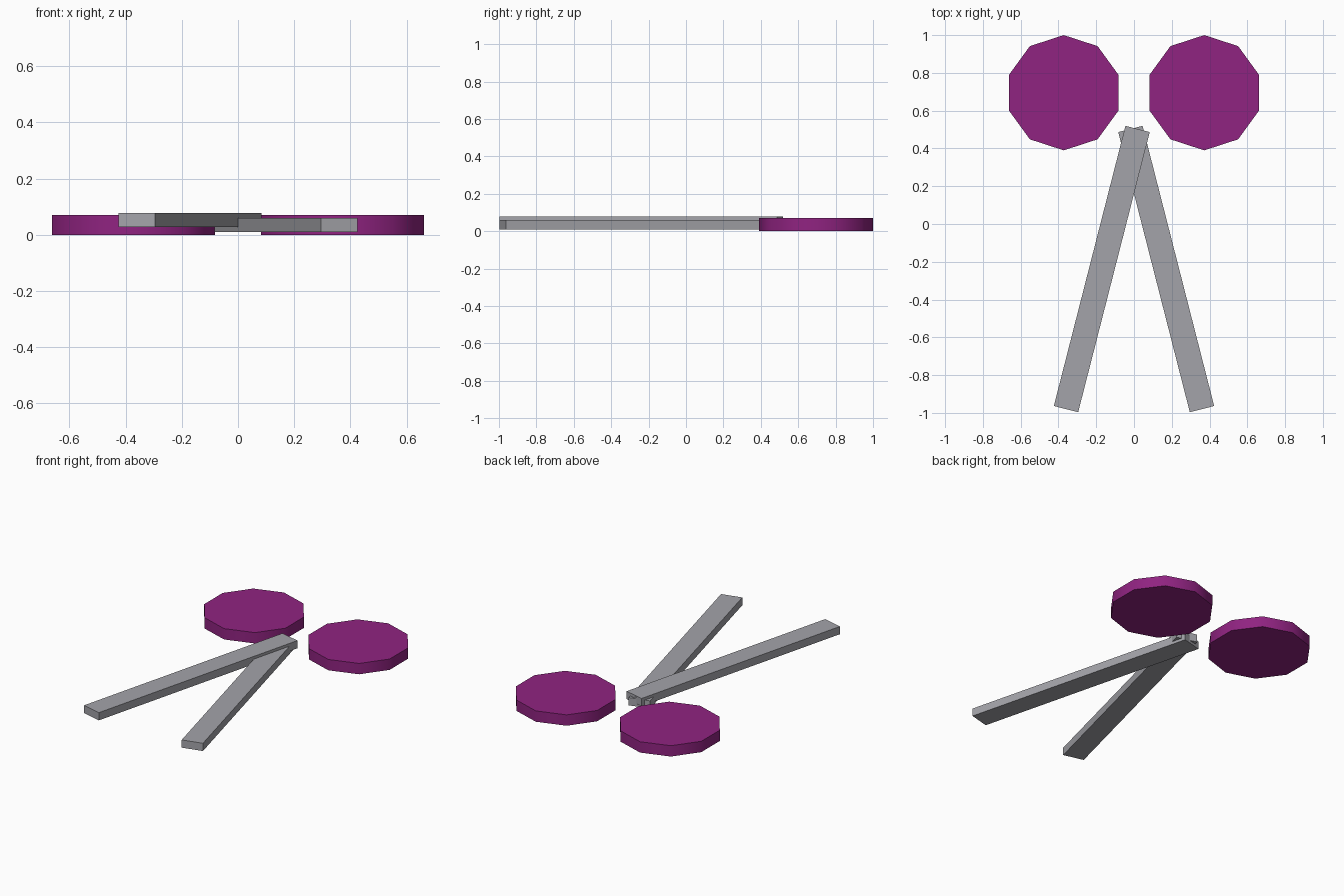
import bpy
from math import radians, atan2, hypot

cube = bpy.data.objects.get("Cube")
if cube:
    bpy.data.objects.remove(cube, do_unlink=True)


def make_material(name, colour):
    mat = bpy.data.materials.new(name)
    mat.use_nodes = True
    mat.diffuse_color = colour
    mat.node_tree.nodes["Principled BSDF"].inputs["Base Color"].default_value = colour
    return mat


purple = make_material("purple", (0.28, 0.017, 0.22, 1))
grey = make_material("grey", (0.37, 0.37, 0.40, 1))


def disc(name, x, y, radius, z0, z1, mat):
    """Ten-sided disc with a vertex pointing to the back."""
    bpy.ops.mesh.primitive_cylinder_add(vertices=10, radius=radius, depth=z1 - z0,
                                        location=(x, y, (z0 + z1) / 2))
    ob = bpy.context.object
    ob.name = name
    ob.data.materials.append(mat)
    bpy.ops.object.shade_smooth_by_angle(angle=radians(40))


def blade(name, start, end, width, z0, z1):
    """Flat bar between two points on the ground plan."""
    dx, dy = end[0] - start[0], end[1] - start[1]
    bpy.ops.mesh.primitive_cube_add(
        size=1,
        location=((start[0] + end[0]) / 2, (start[1] + end[1]) / 2, (z0 + z1) / 2),
        rotation=(0, 0, atan2(dy, dx)))
    ob = bpy.context.object
    ob.name = name
    ob.scale = (hypot(dx, dy), width, z1 - z0)
    ob.data.materials.append(grey)


# Mirrored handles and crossing blades, the right blade lying on the left one
for side, s, z in (("left", 1, 0.01), ("right", -1, 0.028)):
    disc(side + "_handle", s * 0.372, 0.695, 0.305, 0, 0.07, purple)
    blade(side + "_blade", (s * 0.36, -0.98), (s * -0.019, 0.503), 0.133, z, z + 0.05)

# Small pivot pin at the crossing
disc("pivot_pin", 0, 0.489, 0.02, 0.015, 0.07, grey)
